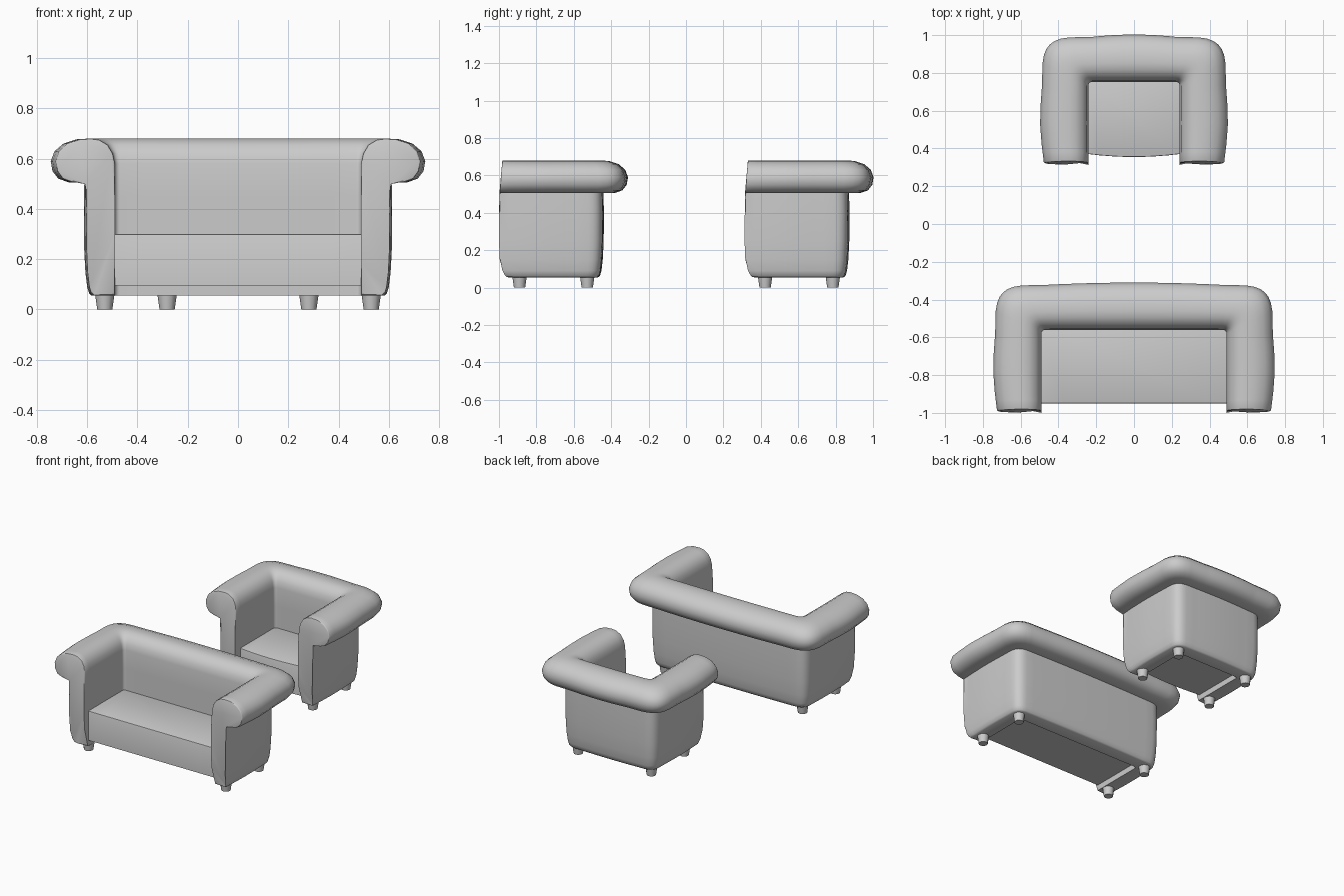
import bpy, bmesh
from math import radians, sin, cos

if "Cube" in bpy.data.objects:
    bpy.data.objects.remove(bpy.data.objects["Cube"])

# arm/back cross-section: (distance out from inner face, height)
PROFILE = [(0, .055), (0, .18), (0, .3), (0, .45), (0, .58), (.008, .62), (.03, .655), (.065, .675),
           (.1, .68), (.15, .677), (.2, .66), (.235, .63), (.25, .59), (.243, .55),
           (.22, .52), (.18, .506), (.119, .505), (.121, .4), (.12, .25), (.115, .15),
           (.108, .09), (.1, .063), (.09, .055)]
DEPTH_BACK = .44      # inner back face, measured from the front
R = .02               # inner corner radius


def lerp_table(table, v):
    for (a, p), (b, q) in zip(table, table[1:]):
        if v <= b:
            return p + (q - p) * (v - a) / (b - a)
    return table[-1][1]


def front_y(z):
    return lerp_table([(.055, .045), (.063, .03), (.09, .015), (.15, .004), (.25, 0),
                       (.5, .002), (.68, .018)], z)


def finish(bm, name, mirror=False, angle=40):
    bmesh.ops.recalc_face_normals(bm, faces=bm.faces)
    me = bpy.data.meshes.new(name)
    bm.to_mesh(me)
    bm.free()
    ob = bpy.data.objects.new(name, me)
    bpy.context.collection.objects.link(ob)
    bpy.ops.object.select_all(action='DESELECT')
    ob.select_set(True)
    bpy.context.view_layer.objects.active = ob
    bpy.ops.object.shade_smooth_by_angle(angle=radians(angle))
    if mirror:
        ob.modifiers.new("Mirror", 'MIRROR').use_clip = True
    return ob


def body(name, half, y0):
    """Rolled arm and back, swept along half a U and mirrored."""
    bm = bmesh.new()

    def section(place):
        return [bm.verts.new(place(d, z)) for d, z in PROFILE]

    rings = []
    yb = DEPTH_BACK - R
    # arm, front to rear, with a gentle bulge
    for i in range(8):
        t = i / 8
        s = lerp_table([(0, .94), (.25, .99), (.5, 1.02), (.75, 1.01), (1, .98)], t)
        rings.append(section(lambda d, z: (
            half + d * s, y0 + front_y(z) + t * (yb - front_y(z)), z)))
    # rounded rear corner
    for i in range(9):
        a = radians(90 * i / 8)
        c, sn = max(cos(a), 0), sin(a)
        if i == 8:
            c = 0
        ex, ey = .98 * c ** .45, .95 * sn ** .45
        rings.append(section(lambda d, z: (
            half - R + R * c + d * ex, y0 + yb + R * sn + d * ey, z)))
    # back, corner to centre
    for i in range(1, 6):
        t = i / 5
        s = .95 + .05 * (1 - (1 - t) ** 2)
        rings.append(section(lambda d, z: (
            (half - R) * (1 - t), y0 + DEPTH_BACK + d * s, z)))
    n = len(PROFILE)
    for p, q in zip(rings, rings[1:]):
        for j in range(n):
            k = (j + 1) % n
            bm.faces.new((p[j], p[k], q[k], q[j]))
    # front panel with a softened rim
    cap = bm.faces.new(rings[0])
    bmesh.ops.bevel(bm, geom=list(cap.edges), offset=.006, segments=2,
                    profile=.5, affect='EDGES')
    return finish(bm, name, mirror=True)


def seat(name, half, y0, bow):
    """Seat block with an optionally bowed front."""
    bm = bmesh.new()
    w = half + .004
    pts = [(w, y0 + DEPTH_BACK + .01), (-w, y0 + DEPTH_BACK + .01)]
    for i in range(9):
        u = i / 4 - 1
        pts.append((w * u, y0 + .05 - bow * (.5 - u * u)))
    face = bm.faces.new([bm.verts.new((x, y, .095)) for x, y in pts])
    ext = bmesh.ops.extrude_face_region(bm, geom=[face], use_keep_orig=True)
    top = [v for v in ext['geom'] if isinstance(v, bmesh.types.BMVert)]
    bmesh.ops.translate(bm, verts=top, vec=(0, 0, .205))
    edges = [e for e in bm.edges if all(v in top for v in e.verts)]
    bmesh.ops.bevel(bm, geom=edges, offset=.005, segments=2, profile=.5, affect='EDGES')
    return finish(bm, name)


def foot(name, x, y):
    bm = bmesh.new()
    bmesh.ops.create_cone(bm, cap_ends=True, segments=12, radius1=.03, radius2=.04, depth=.07)
    bmesh.ops.translate(bm, verts=bm.verts, vec=(x, y, .035))
    return finish(bm, name)


# sofa and matching armchair
for label, half, y0, bow in (("sofa", .49, -1.0, 0), ("armchair", .242, .313, .016)):
    body(label + "_arms_and_back", half, y0)
    seat(label + "_seat", half, y0, bow)
    for side, sx in (("left", -1), ("right", 1)):
        foot(f"{label}_front_foot_{side}", sx * (half + .04), y0 + .11)
        foot(f"{label}_rear_foot_{side}", sx * (half + .04), y0 + .472)
